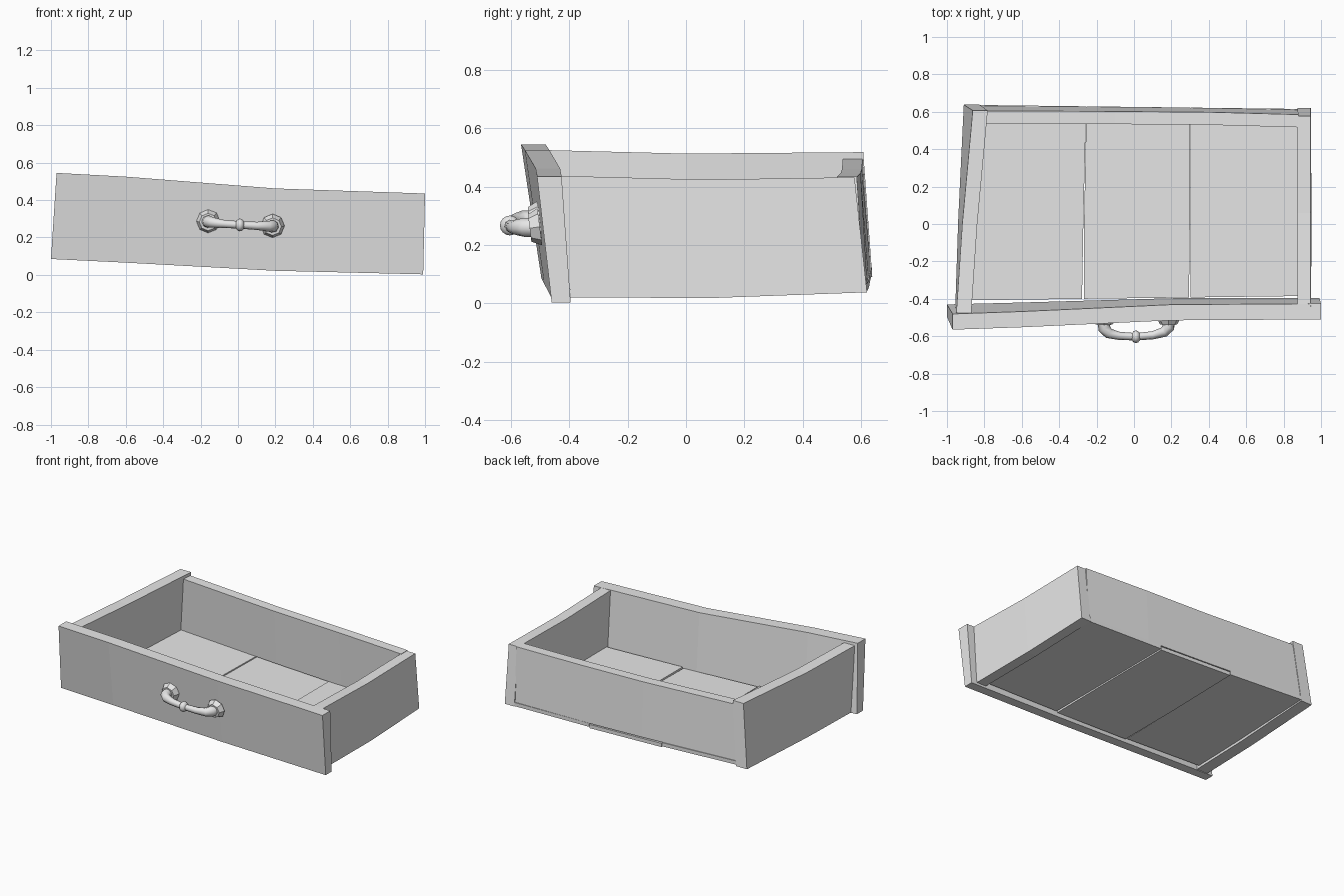
import bpy
import bmesh
from math import radians
from mathutils import Vector

if "Cube" in bpy.data.objects:
    bpy.data.objects.remove(bpy.data.objects["Cube"], do_unlink=True)

GREY = (0.8, 0.8, 0.8, 1)
grey = bpy.data.materials.new("plain grey")
grey.use_nodes = True
grey.diffuse_color = GREY
for node in grey.node_tree.nodes:
    if node.type == 'BSDF_PRINCIPLED':
        node.inputs["Base Color"].default_value = GREY


def finish(name, bm):
    """Turn a bmesh into a named object."""
    bmesh.ops.recalc_face_normals(bm, faces=bm.faces)
    mesh = bpy.data.meshes.new(name)
    bm.to_mesh(mesh)
    bm.free()
    mesh.materials.append(grey)
    obj = bpy.data.objects.new(name, mesh)
    bpy.context.collection.objects.link(obj)
    return obj


def loft(name, sections):
    """Bridge matching closed sections and cap both ends."""
    bm = bmesh.new()
    rings = [[bm.verts.new(p) for p in section] for section in sections]
    for a, b in zip(rings, rings[1:]):
        for i in range(len(a)):
            j = (i + 1) % len(a)
            bm.faces.new((a[i], a[j], b[j], b[i]))
    bm.faces.new(rings[0])
    bm.faces.new(rings[-1])
    return finish(name, bm)


def board(name, stations, axis, low_thick, high_thick):
    """Loft a board from its outer bottom and top edges, thickened along an axis."""
    axis = Vector(axis)
    sections = []
    for low, high in stations:
        low, high = Vector(low), Vector(high)
        sections.append((low, high, high + axis * high_thick, low + axis * low_thick))
    return loft(name, sections)


# Warped front panel
board("front_panel", [
    ((-1.0, -.495, .085), (-.97, -.565, .545)),
    ((-.61, -.485, .066), (-.6, -.552, .525)),
    ((.2, -.462, .022), (.2, -.515, .462)),
    ((.99, -.46, .003), (1.0, -.51, .435)),
], (0, 1, 0), .065, .084)

# Leaning side walls
board("right_side", [
    ((-.955, -.43, .085), (-.95, -.477, .525)),
    ((-.94, .02, .083), (-.918, 0, .513)),
    ((-.91, .638, .09), (-.862, .607, .518)),
], (1, 0, 0), .083, .08)
board("left_side", [
    ((.947, -.395, .02), (.945, -.44, .437)),
    ((.949, .1, .019), (.945, .06, .424)),
    ((.945, .62, .038), (.945, .577, .432)),
], (-1, 0, 0), .072, .072)

# Back wall sits on the floor planks
board("back_panel", [
    ((-.84, .632, .125), (-.8, .605, .495)),
    ((-.1, .625, .09), (-.1, .602, .46)),
    ((.4, .62, .072), (.4, .598, .446)),
    ((.88, .61, .062), (.88, .585, .434)),
], (0, -1, 0), .068, .068)


# Floor planks with tapering gaps
def plank(name, front, middle, back, lift):
    sections = []
    for (x0, x1), ends in ((front, (-.408, -.385)), (middle, (.05, .05)), (back, (.637, .615))):
        pair = []
        for x in (x0, x1):
            y = ends[0] + (ends[1] - ends[0]) * (x + .9) / 1.8
            z = .06 - .037 * x + .012 * x * x + lift
            pair.append(Vector((x, y, z)))
        up = Vector((0, 0, .025))
        sections.append((pair[0], pair[1], pair[1] + up, pair[0] + up))
    loft(name, sections)


plank("floor_plank_right", (-.87, -.278), (-.858, -.27), (-.828, -.256), 0)
plank("floor_plank_middle", (-.266, .294), (-.266, .299), (-.254, .3), -.006)
plank("floor_plank_left", (.301, .874), (.301, .874), (.302, .874), .002)


# Eight-sided handle plates
def plate(name, x, z):
    bm = bmesh.new()
    bmesh.ops.create_cone(bm, cap_ends=True, segments=8, radius1=.064, radius2=.047, depth=.035)
    bmesh.ops.rotate(bm, verts=bm.verts, matrix=Vector((0, 0, 1)).rotation_difference(
        Vector((0, -1, -.13))).to_matrix())
    bmesh.ops.translate(bm, verts=bm.verts, vec=(x, -.518, z))
    finish(name, bm)


plate("handle_plate_right", -.16, .285)
plate("handle_plate_left", .185, .26)

# Curved handle bar, thicker at the ends
path = [(-.162, -.52, .285, .034), (-.158, -.56, .285, .033), (-.135, -.585, .28, .028),
        (-.08, -.598, .273, .022), (.01, -.603, .267, .02), (.1, -.595, .262, .022),
        (.16, -.578, .26, .028), (.184, -.552, .26, .033), (.186, -.515, .26, .034)]
curve = bpy.data.curves.new("handle_path", 'CURVE')
curve.dimensions = '3D'
curve.bevel_depth = 1
curve.bevel_resolution = 2
curve.use_fill_caps = True
spline = curve.splines.new('POLY')
spline.points.add(len(path) - 1)
for point, (x, y, z, radius) in zip(spline.points, path):
    point.co = (x, y, z, 1)
    point.radius = radius
helper = bpy.data.objects.new("handle_path", curve)
bpy.context.collection.objects.link(helper)
bpy.context.view_layer.update()
bar_mesh = bpy.data.meshes.new_from_object(helper.evaluated_get(
    bpy.context.evaluated_depsgraph_get()))
bpy.data.objects.remove(helper, do_unlink=True)
bar_mesh.materials.clear()
bar_mesh.materials.append(grey)
bar = bpy.data.objects.new("handle_bar", bar_mesh)
bpy.context.collection.objects.link(bar)

# Bead at the middle of the handle
bm = bmesh.new()
bmesh.ops.create_uvsphere(bm, u_segments=12, v_segments=8, radius=.034)
bmesh.ops.scale(bm, verts=bm.verts, vec=(.75, 1, 1))
bmesh.ops.translate(bm, verts=bm.verts, vec=(.01, -.603, .267))
bead = finish("handle_bead", bm)

# Smooth the rounded handle pieces
bpy.ops.object.select_all(action='DESELECT')
for obj in (bar, bead):
    obj.select_set(True)
bpy.context.view_layer.objects.active = bar
bpy.ops.object.shade_smooth_by_angle(angle=radians(50))
